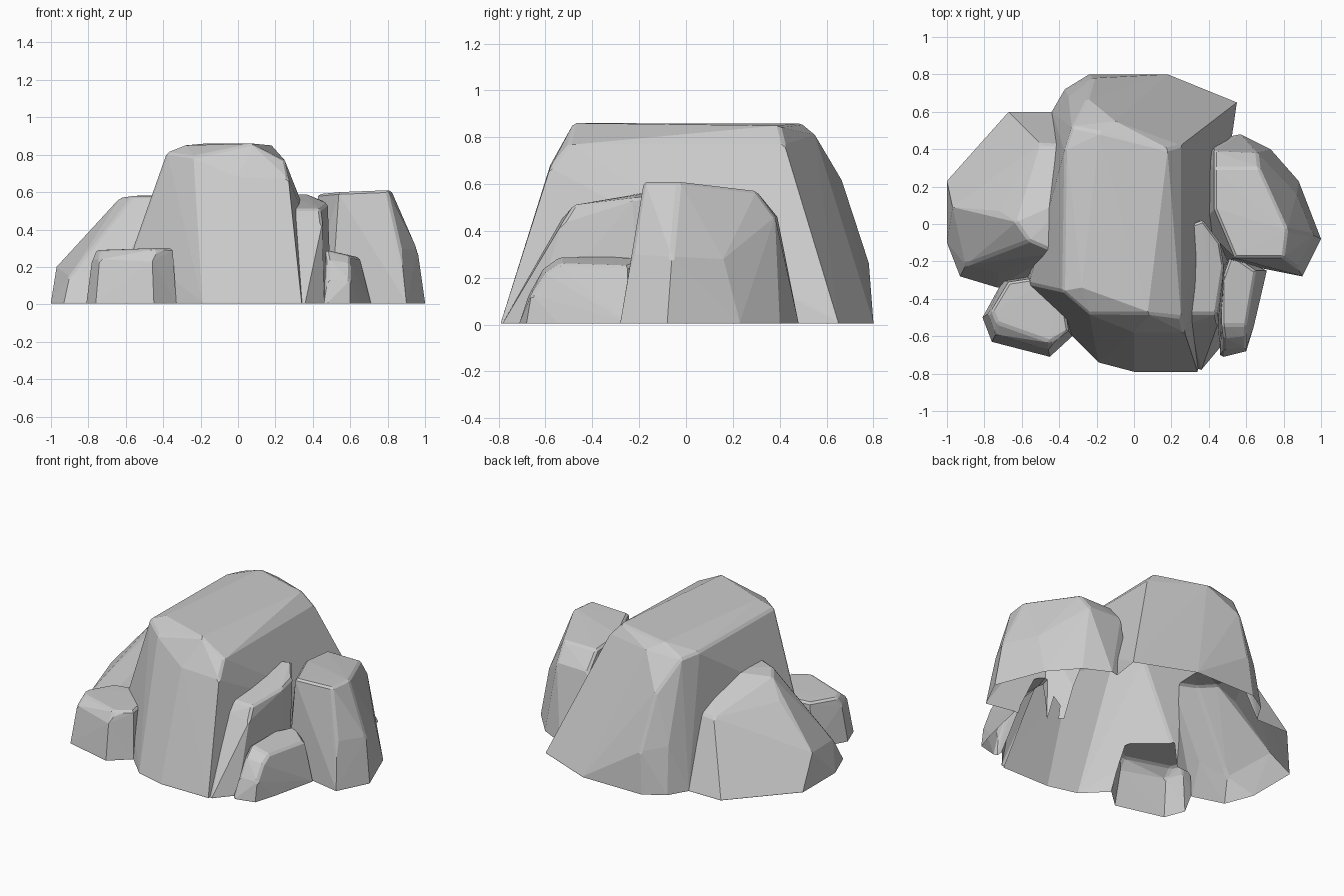
import bpy, bmesh

rocks = []


def rock(name, base, upper, bevel=0.012):
    """Faceted boulder: hull of a ground outline and upper corners, with a buried foot."""
    foot = -0.1 - 0.013 * len(rocks)
    bm = bmesh.new()
    for x, y in base:
        bm.verts.new((x, y, 0.01))
        bm.verts.new((x, y, foot))
    for p in upper:
        bm.verts.new(p)
    bmesh.ops.convex_hull(bm, input=bm.verts[:])
    loose = [v for v in bm.verts if not v.link_faces]
    bmesh.ops.delete(bm, geom=loose, context='VERTS')
    # chipped edges
    sharp = [e for e in bm.edges if e.calc_face_angle(0) > 0.5
             and min(v.co.z for v in e.verts) > 0.1]
    bmesh.ops.bevel(bm, geom=sharp, offset=bevel, segments=1,
                    affect='EDGES', clamp_overlap=True)
    bmesh.ops.recalc_face_normals(bm, faces=bm.faces[:])
    me = bpy.data.meshes.new(name)
    bm.to_mesh(me)
    bm.free()
    ob = bpy.data.objects.new(name, me)
    bpy.context.collection.objects.link(ob)
    rocks.append(ob)


# Tall central boulder
rock("main_boulder",
     [(-0.58, -0.3), (-0.33, -0.6), (-0.19, -0.74), (0, -0.79), (0.34, -0.79),
      (0.55, 0.65), (0.18, 0.8), (-0.24, 0.8), (-0.37, 0.72), (-0.44, 0.6)],
     [(-0.38, -0.36, 0.81), (-0.24, -0.48, 0.79), (-0.28, -0.34, 0.85),
      (0.08, -0.48, 0.86), (0.25, -0.5, 0.77), (0.27, -0.58, 0.67),
      (0.0, -0.58, 0.68), (0.18, 0.4, 0.85), (0.25, 0.42, 0.77),
      (-0.18, 0.49, 0.86), (-0.1, 0.55, 0.81), (-0.33, 0.52, 0.8),
      (-0.37, 0.4, 0.81), (-0.25, 0.67, 0.61), (-0.22, 0.78, 0.27),
      (-0.35, 0.68, 0.3), (-0.56, -0.32, 0.3)])

# Sloping boulder on the left
rock("left_boulder",
     [(-1, 0.23), (-1, -0.1), (-0.93, -0.28), (-0.73, -0.34), (-0.57, -0.31),
      (-0.42, -0.2), (-0.3, 0.6), (-0.67, 0.6)],
     [(-0.97, 0.09, 0.2), (-0.72, 0.07, 0.46), (-0.63, 0.01, 0.57),
      (-0.56, -0.09, 0.58), (-0.42, -0.15, 0.58), (-0.3, 0.15, 0.59),
      (-0.3, 0.42, 0.44), (-0.5, 0.43, 0.43),
      (-0.9, -0.22, 0.15), (-0.72, -0.26, 0.2)])

# Flat-topped boulder on the right
rock("right_boulder",
     [(0.37, 0.38), (0.42, 0.45), (0.57, 0.48), (0.73, 0.4), (0.88, 0.23),
      (1, -0.08), (0.9, -0.28), (0.5, -0.2), (0.36, 0.0)],
     [(0.43, 0.3, 0.57), (0.67, 0.3, 0.57), (0.82, -0.03, 0.61),
      (0.8, -0.18, 0.61), (0.54, -0.18, 0.6), (0.43, 0.08, 0.59),
      (0.43, 0.39, 0.46), (0.66, 0.38, 0.46), (0.87, 0.16, 0.28),
      (0.96, -0.06, 0.29), (0.87, -0.23, 0.3)])

# Slanted slab between the main and right boulders
rock("front_slab",
     [(0.26, 0.02), (0.3, -0.76), (0.36, -0.78), (0.46, -0.66), (0.5, -0.2)],
     [(0.26, -0.48, 0.51), (0.44, -0.48, 0.51), (0.48, -0.22, 0.54),
      (0.46, -0.1, 0.55), (0.37, 0.02, 0.59), (0.26, -0.02, 0.59),
      (0.3, -0.53, 0.45), (0.45, -0.53, 0.43)])

# Small rocks at the front corners
rock("small_right_rock",
     [(0.46, -0.7), (0.48, -0.71), (0.6, -0.68), (0.64, -0.55), (0.71, -0.25),
      (0.52, -0.15), (0.46, -0.3)],
     [(0.47, -0.54, 0.29), (0.6, -0.54, 0.26), (0.65, -0.25, 0.25),
      (0.52, -0.16, 0.28), (0.47, -0.3, 0.29), (0.48, -0.61, 0.24),
      (0.6, -0.6, 0.22), (0.48, -0.67, 0.13), (0.6, -0.66, 0.13)])

rock("small_left_rock",
     [(-0.81, -0.5), (-0.76, -0.63), (-0.45, -0.71), (-0.33, -0.6),
      (-0.4, -0.25), (-0.7, -0.3)],
     [(-0.76, -0.46, 0.29), (-0.73, -0.53, 0.29), (-0.45, -0.63, 0.3),
      (-0.35, -0.57, 0.3), (-0.4, -0.27, 0.3), (-0.67, -0.31, 0.29),
      (-0.78, -0.48, 0.24), (-0.74, -0.59, 0.24), (-0.45, -0.67, 0.25)])

# Fuse everything into one hollow shell
main = rocks[0]
for other in rocks[1:]:
    mod = main.modifiers.new("fuse", 'BOOLEAN')
    mod.operation = 'UNION'
    mod.solver = 'EXACT'
    mod.object = other
fused = bpy.data.meshes.new_from_object(
    main.evaluated_get(bpy.context.evaluated_depsgraph_get()))
for ob in rocks:
    bpy.data.objects.remove(ob)

# Slice off the buried feet, leaving the underside open
bm = bmesh.new()
bm.from_mesh(fused)
bmesh.ops.bisect_plane(bm, geom=bm.verts[:] + bm.edges[:] + bm.faces[:],
                       plane_co=(0, 0, 0.005), plane_no=(0, 0, 1), clear_inner=True)
bm.to_mesh(fused)
bm.free()
cluster = bpy.data.objects.new("rock_cluster", fused)
bpy.context.collection.objects.link(cluster)
